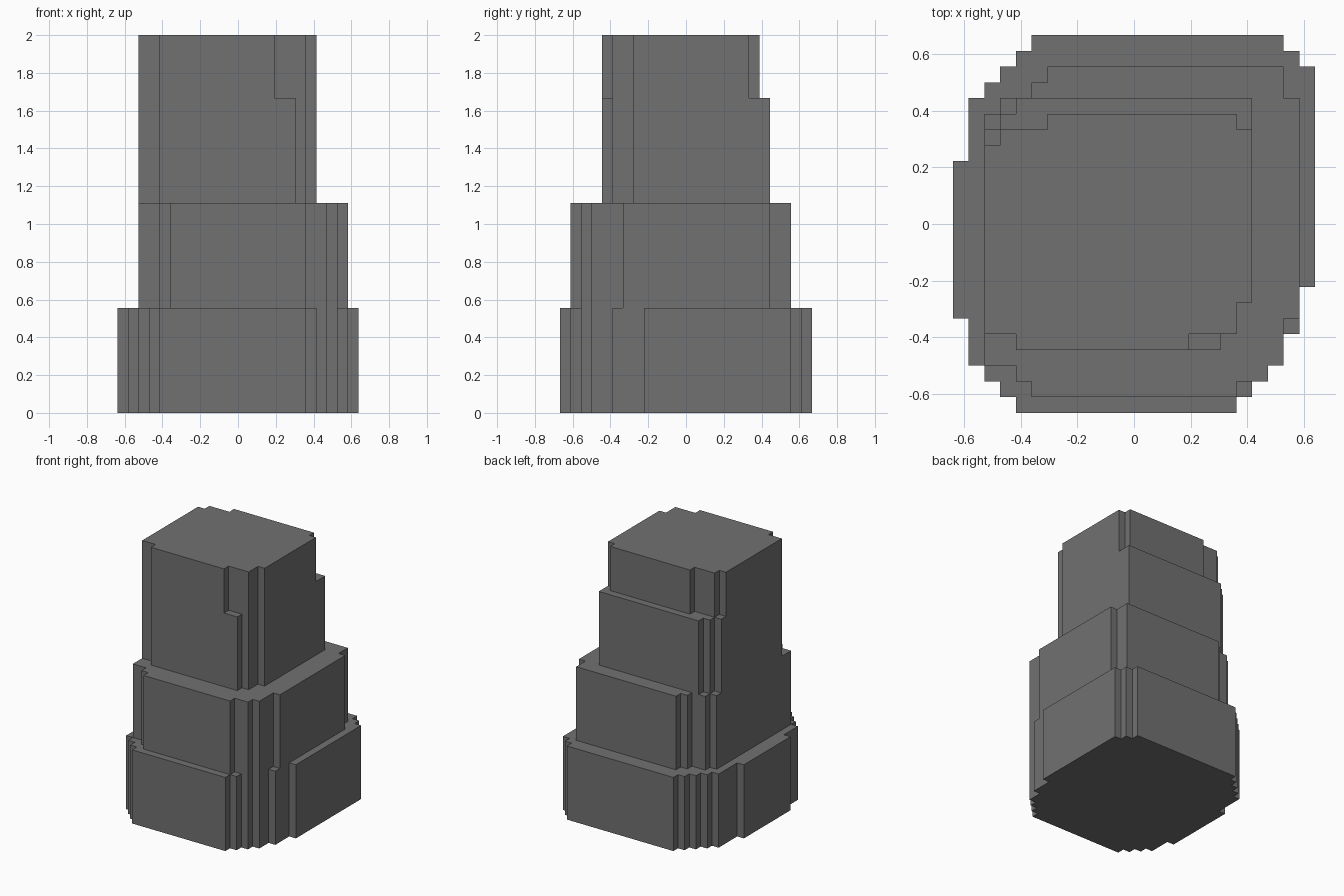
import bpy
import bmesh

cube = bpy.data.objects.get("Cube")
if cube:
    bpy.data.objects.remove(cube, do_unlink=True)

U = 1 / 18          # plan grid step
TIER_H = 10 * U     # nominal tier height

# Single flat grey
grey = bpy.data.materials.new("mid_grey")
grey.use_nodes = True
colour = (0.165, 0.165, 0.165, 1)
grey.diffuse_color = colour
bsdf = next(n for n in grey.node_tree.nodes if n.type == 'BSDF_PRINCIPLED')
bsdf.inputs["Base Color"].default_value = colour
bsdf.inputs["Roughness"].default_value = 0.9


def stepped_outline(corners):
    """Expand alternating x, y grid moves into a closed right-angled outline."""
    pts = []
    x, y = corners[0], corners[1]
    pts.append((x, y))
    for k, v in enumerate(corners[2:]):
        if k % 2 == 0:
            x = v
        else:
            y = v
        pts.append((x, y))
    return pts


def tier(name, z0, z1, corners):
    """Extrude a stepped plan outline between two heights."""
    bm = bmesh.new()
    verts = [bm.verts.new(((i - 11.5) * U, (j - 12) * U, z0))
             for i, j in stepped_outline(corners)]
    base = bm.faces.new(verts)
    top = bmesh.ops.extrude_face_region(bm, geom=[base])
    moved = [g for g in top["geom"] if isinstance(g, bmesh.types.BMVert)]
    bmesh.ops.translate(bm, verts=moved, vec=(0, 0, z1 - z0))
    bmesh.ops.recalc_face_normals(bm, faces=bm.faces)
    mesh = bpy.data.meshes.new(name)
    bm.to_mesh(mesh)
    bm.free()
    mesh.materials.append(grey)
    obj = bpy.data.objects.new(name, mesh)
    bpy.context.collection.objects.link(obj)
    return obj


# Outlines run counter-clockwise from the front left corner:
# start x, start y, then next x, next y, next x ... in grid steps
tiers = {
    "base_tier": [4, 0, 18, 1, 19, 2, 20, 3, 21, 5, 22, 8, 23, 22, 22, 23, 21, 24,
                  5, 23, 4, 22, 3, 21, 2, 20, 1, 16, 0, 6, 1, 3, 2, 2, 3, 1, 4],
    "lower_middle_tier": [5, 1, 18, 2, 20, 3, 21, 6, 22, 20, 21, 22,
                          6, 21, 5, 20, 3, 19, 2, 3, 4, 2, 5],
    "upper_middle_tier": [4, 4, 17, 5, 18, 7, 19, 20, 4, 19, 3, 18, 2, 5, 4],
    "top_tier": [4, 4, 15, 5, 18, 7, 19, 18, 18, 19, 6, 18, 3, 17, 2, 5, 4],
}

# Stack the tiers
for n, (name, corners) in enumerate(tiers.items()):
    z1 = 2.0 if n == 3 else (n + 1) * TIER_H
    tier(name, n * TIER_H, z1, corners)
